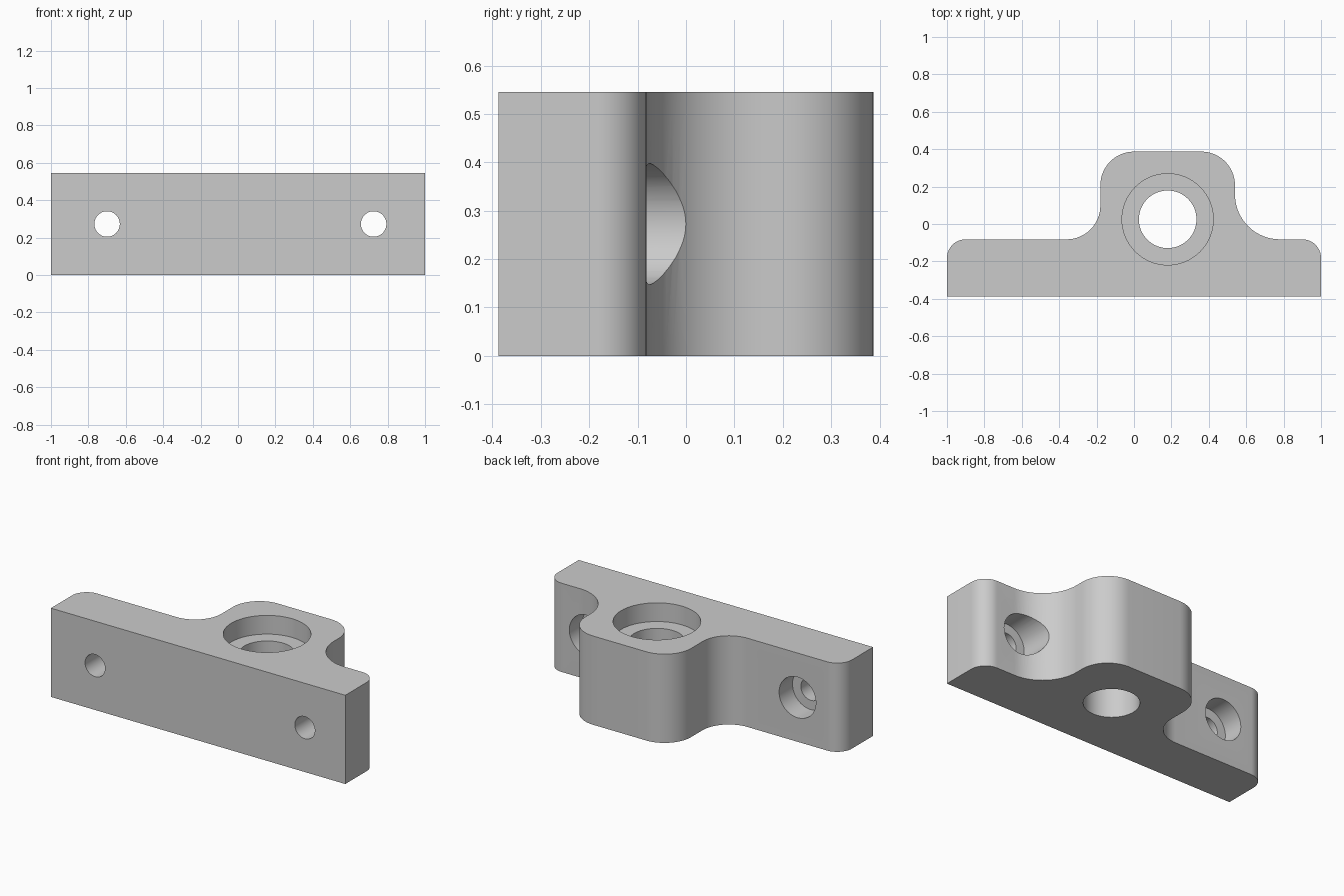
import bpy, bmesh, math
from mathutils import Vector, Matrix

if "Cube" in bpy.data.objects:
    bpy.data.objects.remove(bpy.data.objects["Cube"])

HEIGHT = 0.545
FRONT, STEP, BACK = -0.387, -0.082, 0.387

grey = bpy.data.materials.new("plain grey")
grey.use_nodes = True
colour = (0.6, 0.6, 0.6, 1)
grey.diffuse_color = colour
grey.node_tree.nodes["Principled BSDF"].inputs["Base Color"].default_value = colour


def new_object(name, bm):
    bmesh.ops.recalc_face_normals(bm, faces=bm.faces)
    mesh = bpy.data.meshes.new(name)
    bm.to_mesh(mesh)
    bm.free()
    mesh.materials.append(grey)
    obj = bpy.data.objects.new(name, mesh)
    bpy.context.collection.objects.link(obj)
    return obj


def rounded_outline(corners, steps=16):
    """Replace each right-angled corner (x, y, radius) by an arc."""
    points = []
    for i, (x, y, r) in enumerate(corners):
        p = Vector((x, y, 0))
        if r == 0:
            points.append(p)
            continue
        before = Vector((*corners[i - 1][:2], 0))
        after = Vector((*corners[(i + 1) % len(corners)][:2], 0))
        u = (before - p).normalized() * r
        v = (after - p).normalized() * r
        for k in range(steps + 1):
            a = math.pi / 2 * k / steps
            points.append(p + u * (1 - math.sin(a)) + v * (1 - math.cos(a)))
    return points


def stepped_cutter(name, sections, matrix):
    """Revolve a stepped hole profile of (radius, z) points about z."""
    bm = bmesh.new()
    n = 64
    rings = []
    for r, z in sections:
        rings.append([bm.verts.new((r * math.cos(2 * math.pi * k / n),
                                    r * math.sin(2 * math.pi * k / n), z)) for k in range(n)])
    for low, high in zip(rings, rings[1:]):
        for k in range(n):
            j = (k + 1) % n
            bm.faces.new((low[k], low[j], high[j], high[k]))
    bm.faces.new(rings[0])
    bm.faces.new(rings[-1])
    bm.transform(matrix)
    obj = new_object(name, bm)
    obj.hide_render = True
    return obj


# Mounting plate and bearing boss as one extruded outline
outline = rounded_outline([
    (-1, FRONT, 0), (1, FRONT, 0), (1, STEP, 0.1), (0.54, STEP, 0.24),
    (0.54, BACK, 0.18), (-0.18, BACK, 0.18), (-0.18, STEP, 0.18), (-1, STEP, 0.1)])
bm = bmesh.new()
base = bm.faces.new([bm.verts.new(p) for p in outline])
top = bmesh.ops.extrude_face_region(bm, geom=[base])["geom"]
bmesh.ops.translate(bm, vec=(0, 0, HEIGHT), verts=[v for v in top if isinstance(v, bmesh.types.BMVert)])
body = new_object("bracket_body", bm)

# Vertical bearing bore with a wide recess at the top
seat = HEIGHT - 0.115
cutters = [stepped_cutter("bearing_bore_cutter",
                          [(0.154, -0.1), (0.154, seat), (0.244, seat), (0.244, 0.7)],
                          Matrix.Translation((0.18, 0.025, 0)))]

# Two counterbored screw holes through the plate
for side, x in (("right", -0.7), ("left", 0.725)):
    place = Matrix.Translation((x, STEP, HEIGHT / 2)) @ Matrix.Rotation(-math.pi / 2, 4, "X")
    cutters.append(stepped_cutter(side + "_screw_hole_cutter",
                                  [(0.068, -0.5), (0.068, -0.13), (0.125, -0.13), (0.125, 0.3)], place))

# Cut the holes
bpy.context.view_layer.objects.active = body
for cutter in cutters:
    mod = body.modifiers.new("hole", "BOOLEAN")
    mod.operation = "DIFFERENCE"
    mod.solver = "EXACT"
    mod.object = cutter
    bpy.ops.object.modifier_apply(modifier=mod.name)
    bpy.data.objects.remove(cutter)

# Smooth curved walls, sharp edges
bpy.ops.object.select_all(action="DESELECT")
body.select_set(True)
bpy.ops.object.shade_smooth_by_angle(angle=math.radians(30))
